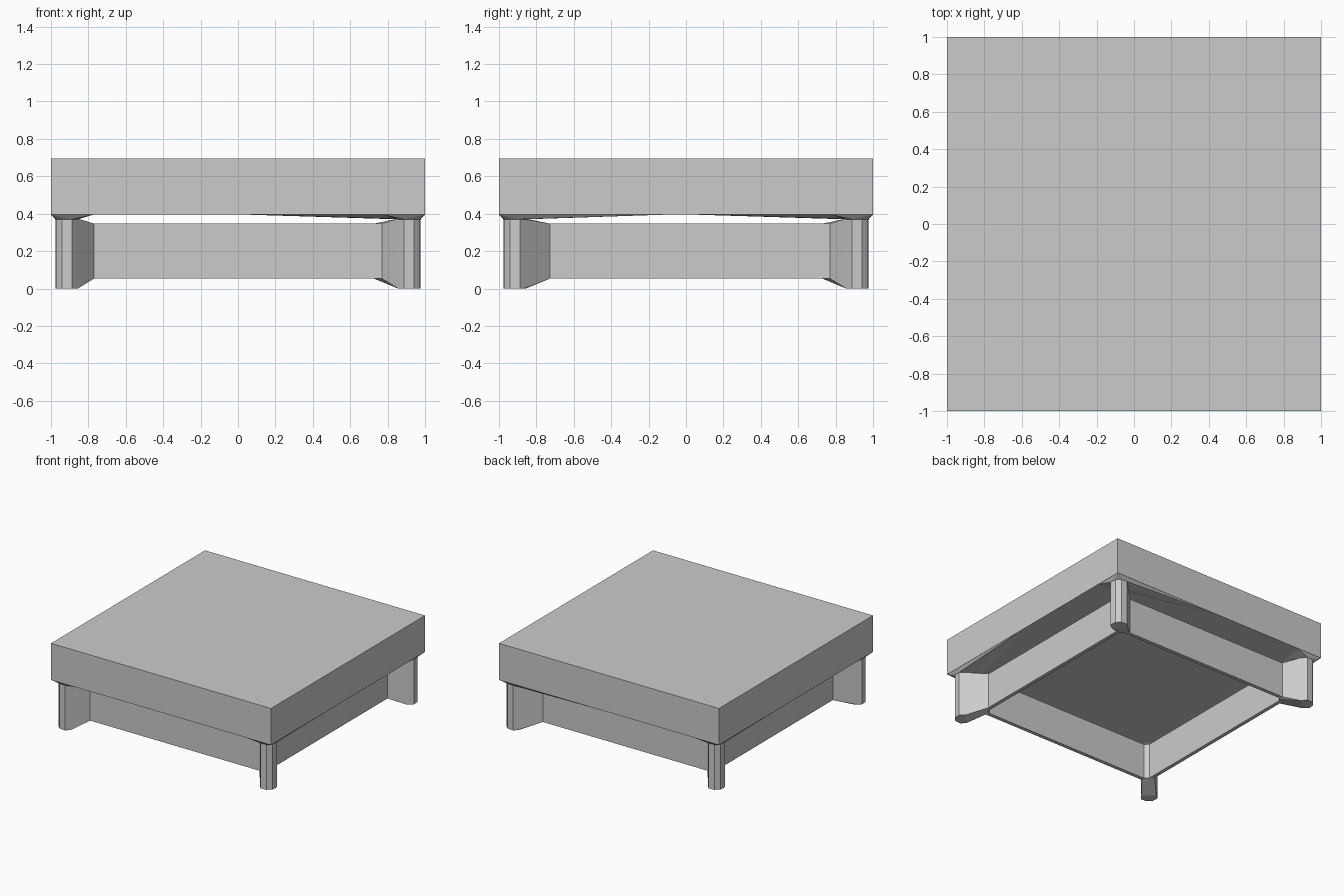
import bpy, bmesh

if "Cube" in bpy.data.objects:
    bpy.data.objects.remove(bpy.data.objects["Cube"])


def finish(name, bm):
    bmesh.ops.recalc_face_normals(bm, faces=bm.faces)
    mesh = bpy.data.meshes.new(name)
    bm.to_mesh(mesh)
    bm.free()
    obj = bpy.data.objects.new(name, mesh)
    bpy.context.collection.objects.link(obj)
    return obj


def hull(name, points):
    bm = bmesh.new()
    for p in points:
        bm.verts.new(p)
    res = bmesh.ops.convex_hull(bm, input=bm.verts)
    unused = {g for g in res["geom_interior"] + res["geom_unused"]
              if isinstance(g, bmesh.types.BMVert)}
    bmesh.ops.delete(bm, geom=list(unused), context='VERTS')
    bmesh.ops.dissolve_limit(bm, angle_limit=0.01, verts=bm.verts, edges=bm.edges)
    return finish(name, bm)


def chamfered(r, c):
    # square of half size r with its corners cut back to c
    return [(c, r), (-c, r), (-r, c), (-r, -c), (-c, -r), (c, -r), (r, -c), (r, c)]


SLAB_Z, LEG_Z = 0.395, 0.374

# table top
bm = bmesh.new()
bmesh.ops.create_cube(bm, size=1)
for v in bm.verts:
    v.co = (v.co.x * 2, v.co.y * 2, 0.695 if v.co.z > 0 else SLAB_Z)
finish("table_top", bm)

# apron ring: inner and outer outlines at two heights
bm = bmesh.new()
loops = [[bm.verts.new((x, y, z)) for x, y in chamfered(r, c)]
         for r, c, z in ((0.82, 0.77, 0.053), (0.82, 0.77, 0.347),
                         (0.79, 0.76, 0.347), (0.79, 0.76, 0.053))]
for a, b in zip(loops, loops[1:] + loops[:1]):
    for i in range(8):
        j = (i + 1) % 8
        bm.faces.new((a[i], a[j], b[j], b[i]))
finish("apron", bm)

# corner legs flaring into the apron, with a collar up to the top
# sx, sy, strut start on y face, strut start on x face, collar reach in x and y
corners = {
    "front_left": (-1, -1, 0.77, 0.735, 0.77, 0.77),
    "front_right": (1, -1, 0.77, 0.727, 0.77, 0.08),
    "back_right": (1, 1, 0.727, 0.77, 0.02, 0.77),
    "back_left": (-1, 1, 0.77, 0.73, 0.77, 0.02),
}
tip = [(0.937, 0.856), (0.977, 0.887), (0.973, 0.94), (0.957, 0.957),
       (0.94, 0.973), (0.887, 0.977), (0.856, 0.937)]
for name, (sx, sy, ax, ay, cx, cy) in corners.items():
    root = [(ax, 0.82), (0.82, ay), (0.77, 0.79), (0.79, 0.77)]
    pts = [(x, y, z) for x, y in tip for z in (0, LEG_Z)]
    pts += [(x, y, z) for x, y in root for z in (0.053, 0.347)]
    hull(name + "_leg", [(x * sx, y * sy, z) for x, y, z in pts])
    pts = [(x, y, LEG_Z - 0.004) for x, y in tip]
    pts += [(x, y, SLAB_Z + 0.001) for x, y in ((1, 1), (cx, 1), (1, cy), (0.8, 0.8))]
    hull(name + "_collar", [(x * sx, y * sy, z) for x, y, z in pts])
